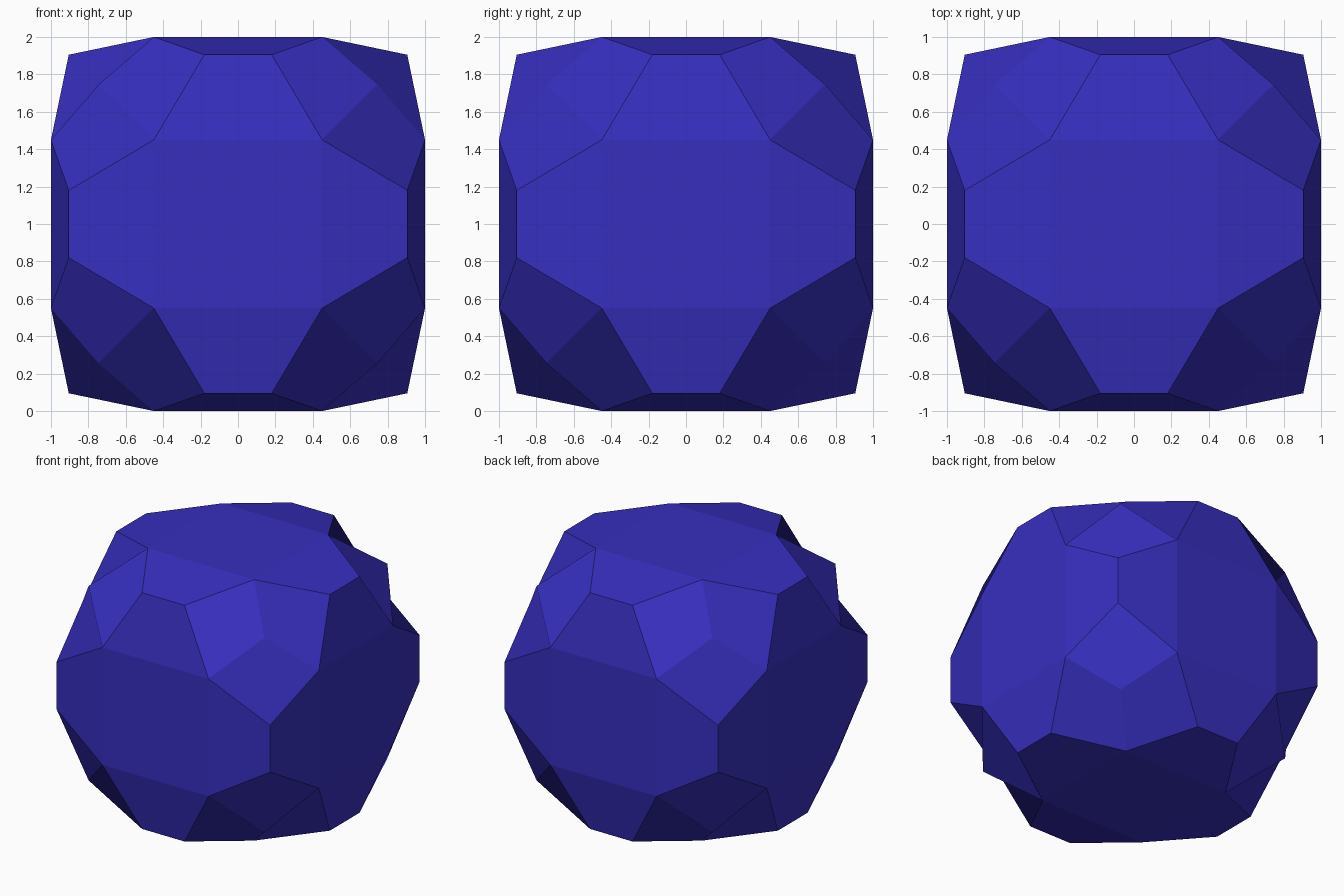
import bpy, bmesh
from itertools import product
from mathutils import Vector

if "Cube" in bpy.data.objects:
    bpy.data.objects.remove(bpy.data.objects["Cube"])

A, E, S, P = 0.45, 0.905, 0.18, 0.745   # panel, ridge height, ridge half length, corner bump

bm = bmesh.new()
verts = {}


def point(k, a, b, c):
    # coordinate a on axis k, b on the next axis, c on the one after
    co = [0, 0, 0]
    co[k], co[(k + 1) % 3], co[(k + 2) % 3] = a, b, c
    return tuple(co)


def face(*pts):
    vs = [Vector(p) for p in pts]
    n = (vs[2] - vs[0]).cross(vs[3] - vs[1])
    if n.dot(sum(vs, Vector())) < 0:          # wind outwards, same first corner
        pts = (pts[0],) + pts[:0:-1]
    for p in pts:
        if p not in verts:
            verts[p] = bm.verts.new(p)
    bm.faces.new([verts[p] for p in pts])


signs = (-1, 1)
for k in range(3):
    for s in signs:
        # flat square panel on each side
        face(point(k, s, A, A), point(k, s, -A, A), point(k, s, -A, -A), point(k, s, A, -A))
        # four sloping panels out to the ridges
        for t in signs:
            face(point(k, s, t * A, -A), point(k, s, t * A, A),
                 point(k, s * E, t * E, S), point(k, s * E, t * E, -S))
            face(point(k, s, -A, t * A), point(k, s, A, t * A),
                 point(k, s * E, S, t * E), point(k, s * E, -S, t * E))
    # corner bumps: three folded quads to a corner, fold direction alternates between corners
    for a, b, c in product(signs, repeat=3):
        quad = [point(k, a * A, b, c * A), point(k, a * S, b * E, c * E),
                point(k, a * A, b * A, c), point(k, a * P, b * P, c * P)]
        if a * b * c < 0:
            quad = quad[1:] + quad[:1]
        face(*quad)

bmesh.ops.translate(bm, verts=bm.verts, vec=(0, 0, 1))
mesh = bpy.data.meshes.new("faceted_boulder")
bm.to_mesh(mesh)
bm.free()

mat = bpy.data.materials.new("deep_blue")
mat.diffuse_color = (0.038, 0.028, 0.52, 1)
mat.use_nodes = True
mat.node_tree.nodes["Principled BSDF"].inputs["Base Color"].default_value = mat.diffuse_color
mesh.materials.append(mat)
obj = bpy.data.objects.new("faceted_boulder", mesh)
bpy.context.collection.objects.link(obj)
